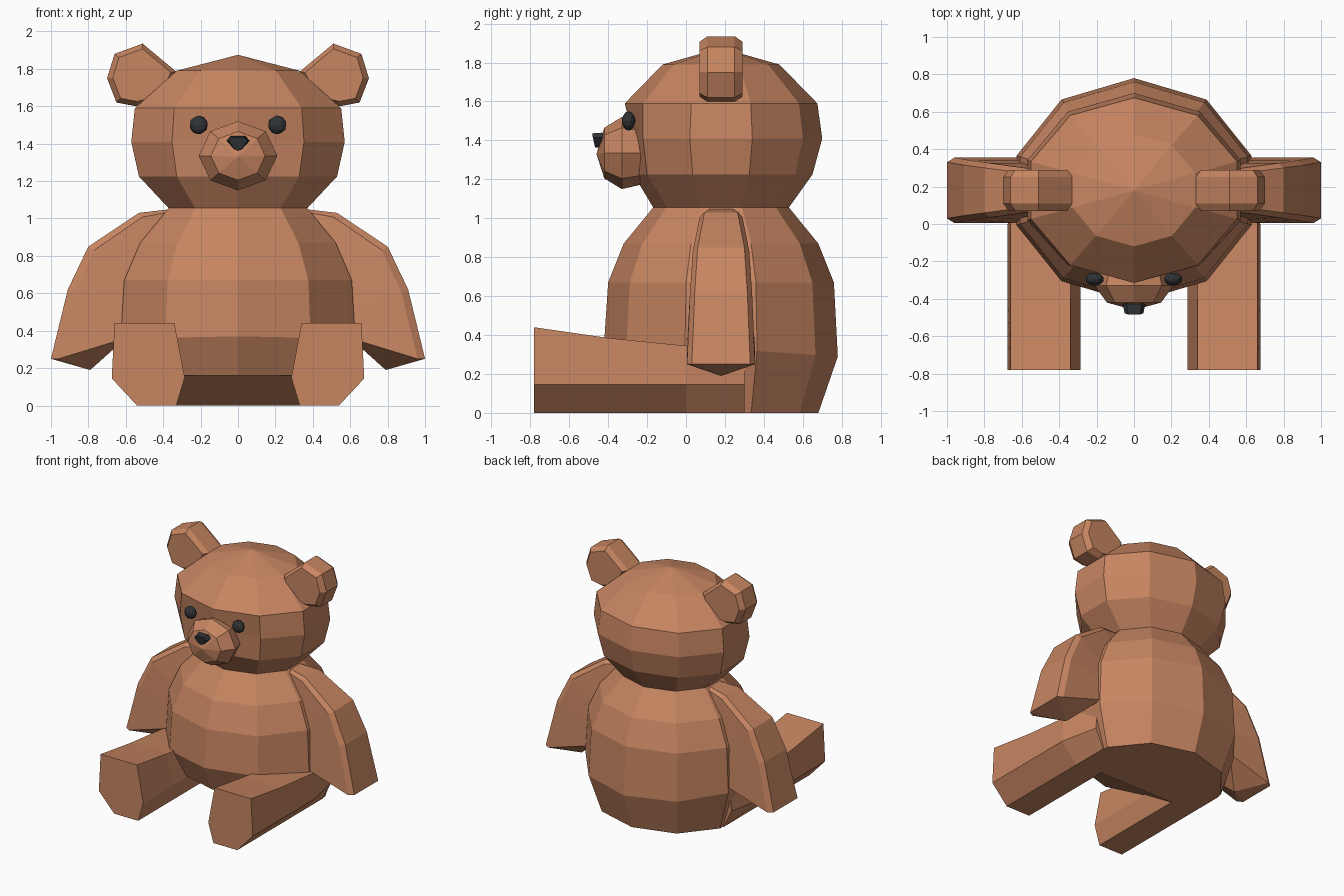
import bpy
import bmesh
from math import sin, cos, pi
from mathutils import Vector

cube = bpy.data.objects.get("Cube")
if cube:
    bpy.data.objects.remove(cube)


def material(name, rgb):
    m = bpy.data.materials.new(name)
    m.use_nodes = True
    color = (*rgb, 1)
    m.diffuse_color = color
    bsdf = next(n for n in m.node_tree.nodes if n.type == 'BSDF_PRINCIPLED')
    bsdf.inputs["Base Color"].default_value = color
    bsdf.inputs["Roughness"].default_value = 0.8
    return m


FUR = material("brown_fur", (0.57, 0.235, 0.12))
DARK = material("charcoal", (0.03, 0.033, 0.036))
MID_Y = 0.18


def finish(bm, name, mat):
    bmesh.ops.recalc_face_normals(bm, faces=bm.faces)
    mesh = bpy.data.meshes.new(name)
    bm.to_mesh(mesh)
    bm.free()
    mesh.materials.append(mat)
    obj = bpy.data.objects.new(name, mesh)
    bpy.context.collection.objects.link(obj)
    return obj


def loft(name, rings, mat, start=None, end=None, start_cap=None):
    """Skin equal rings; each end is closed by a point fan or by a cap."""
    bm = bmesh.new()
    loops = [[bm.verts.new(p) for p in ring] for ring in rings]
    n = len(loops[0])
    for a, b in zip(loops, loops[1:]):
        for i in range(n):
            j = (i + 1) % n
            bm.faces.new((a[i], a[j], b[j], b[i]))
    for loop, tip, caps in ((loops[0], start, start_cap), (loops[-1], end, None)):
        if tip:
            t = bm.verts.new(tip)
            for i in range(n):
                bm.faces.new((loop[i], loop[(i + 1) % n], t))
        else:
            for cap in caps or [range(n)]:
                bm.faces.new([loop[i] for i in cap])
    return finish(bm, name, mat)


def ring(rx, ry, z, tilt=0):
    angles = [k * pi / 5 for k in range(10)]
    return [Vector((rx * sin(a), MID_Y + ry * cos(a), z - tilt * cos(a)))
            for a in angles]


# Torso: ten-sided, front of the seat lifted
torso = [ring(0.56, 0.50, 0), ring(0.66, 0.60, 0.33, 0.04),
         ring(0.64, 0.58, 0.67), ring(0.55, 0.50, 0.87),
         ring(0.385, 0.345, 1.06)]
for k in (4, 5, 6):
    torso[0][k].z = 0.16
loft("torso", torso, FUR, start_cap=[(7, 8, 9, 0, 1, 2, 3), (3, 4, 5, 6, 7)])

# Head: ten-sided with a flattened face
head = [ring(0.385, 0.345, 1.05), ring(0.557, 0.47, 1.225),
        ring(0.60, 0.52, 1.41), ring(0.58, 0.495, 1.59),
        ring(0.345, 0.30, 1.79)]
head[1][5].y += 0.02
head[2][5].y += 0.07
head[2][4].y += 0.02
head[2][6].y += 0.02
loft("head", head, FUR, end=(0, MID_Y, 1.875))


# Muzzle: octagonal dome pointing forward
def octagon(y, rx, rz, z):
    return [(rx * sin(k * pi / 4), y, z + rz * cos(k * pi / 4)) for k in range(8)]


loft("muzzle", [octagon(-0.22, 0.18, 0.16, 1.335), octagon(-0.33, 0.21, 0.185, 1.335),
                octagon(-0.42, 0.145, 0.13, 1.335)], FUR, end=(0, -0.46, 1.33))

# Nose: small shield tilted back at the top
shield = [(-0.04, 1.44), (0.04, 1.44), (0.062, 1.415), (0.025, 1.37),
          (0, 1.36), (-0.025, 1.37), (-0.062, 1.415)]
loft("nose", [[(x, -0.42 - (z - 1.40) * 0.2, z) for x, z in shield],
              [(x * 0.8, -0.475 - (z - 1.40) * 0.2, 1.40 + (z - 1.40) * 0.9)
               for x, z in shield]], DARK)

ear_outline = [(0.33, 1.785), (0.51, 1.935), (0.66, 1.88), (0.70, 1.75),
               (0.65, 1.62), (0.545, 1.60), (0.40, 1.64)]
# Arm stations: outer x, z, inner x, z, half depth
arm_stations = [(0.36, 1.05, 0.25, 0.92, 0.08), (0.53, 1.03, 0.35, 0.80, 0.11),
                (0.80, 0.85, 0.50, 0.65, 0.145), (0.91, 0.62, 0.55, 0.50, 0.16),
                (1.00, 0.25, 0.60, 0.36, 0.175)]
# Leg stations: y, top height, outer side
leg_stations = [(-0.78, 0.44, 0.675), (-0.40, 0.385, 0.675),
                (0, 0.345, 0.675), (0.30, 0.32, 0.61)]

for side, s in (("left", 1), ("right", -1)):
    # Ear: flat disc with a bevelled rim
    rings = []
    for depth, size in ((-0.11, 0.84), (-0.07, 1), (0.07, 1), (0.11, 0.84)):
        rings.append([(s * (0.51 + (x - 0.51) * size), MID_Y + depth,
                       1.76 + (z - 1.76) * size) for x, z in ear_outline])
    loft(side + "_ear", rings, FUR)

    # Arm: curved limb with a narrow outer face and a pointed paw
    rings = []
    for ox, oz, ix, iz, h in arm_stations:
        mx, mz = ox + (ix - ox) * 0.1, oz + (iz - oz) * 0.1
        if oz < 0.3:
            mz = oz
        half = [(ox, h - 0.025, oz), (mx, h, mz), (ix, h, iz)]
        rings.append([(s * x, MID_Y - y, z) for x, y, z in half] +
                     [(s * x, MID_Y + y, z) for x, y, z in reversed(half)])
    loft(side + "_arm", rings, FUR, end=(s * 0.79, MID_Y, 0.19))

    # Leg: six-sided prism, thicker at the foot
    rings = []
    for y, top, out in leg_stations:
        section = [(0.34, top), (out - 0.015, top), (out, 0.145),
                   (0.54, 0), (0.33, 0), (0.285, 0.15)]
        rings.append([(s * x, y, z) for x, z in section])
    loft(side + "_leg", rings, FUR)

    # Eye: faceted bead
    bm = bmesh.new()
    bmesh.ops.create_icosphere(bm, subdivisions=2, radius=0.05)
    for v in bm.verts:
        v.co.y *= 0.7
    bmesh.ops.translate(bm, verts=bm.verts, vec=(s * 0.21, -0.295, 1.50))
    finish(bm, side + "_eye", DARK)
